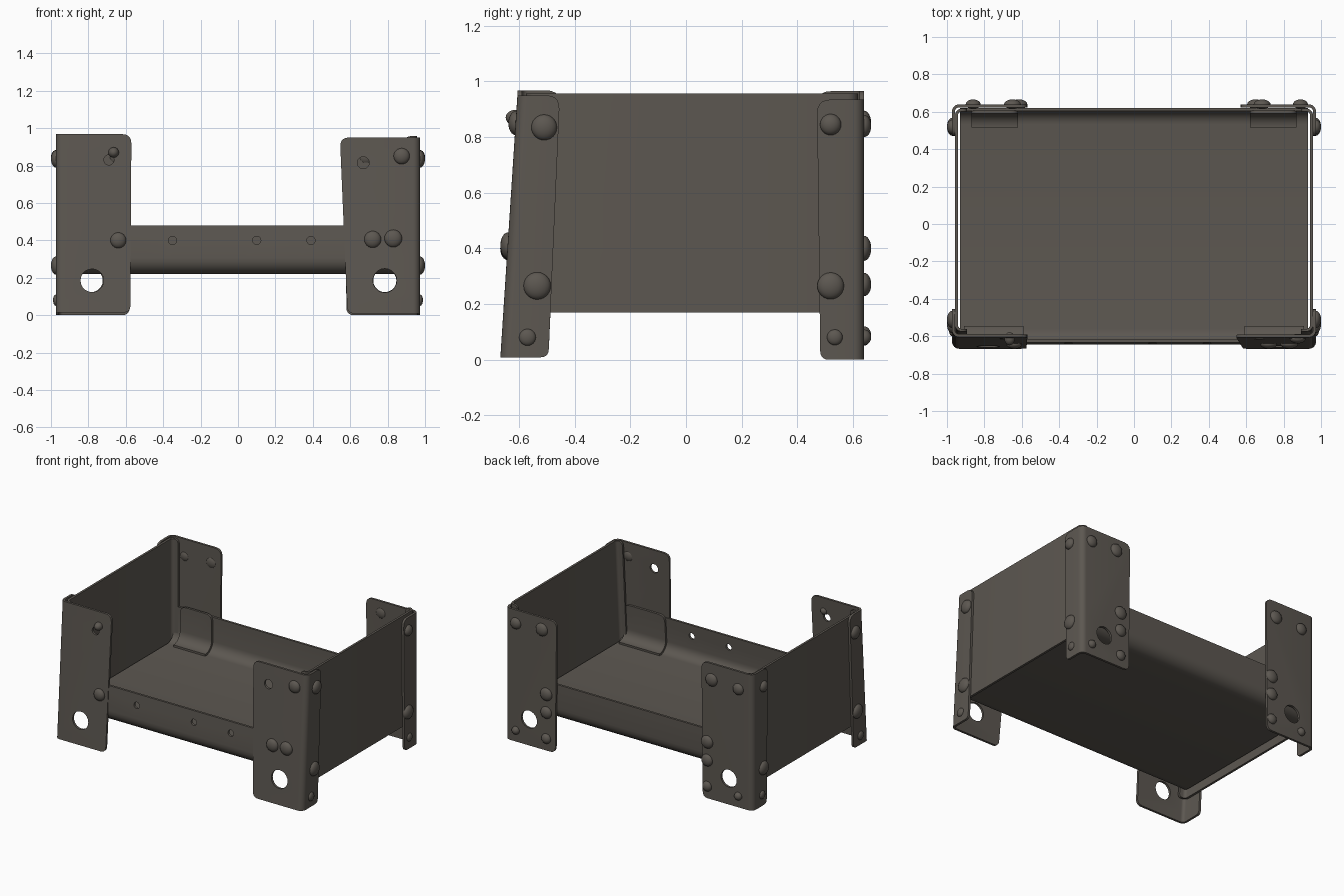
import bpy, bmesh, math
from mathutils import Vector

cube = bpy.data.objects.get("Cube")
if cube:
    bpy.data.objects.remove(cube, do_unlink=True)

COLOR = (0.108, 0.096, 0.082, 1)
steel = bpy.data.materials.new("dark_steel")
steel.diffuse_color = COLOR
steel.use_nodes = True
bsdf = steel.node_tree.nodes["Principled BSDF"]
bsdf.inputs["Base Color"].default_value = COLOR
bsdf.inputs["Roughness"].default_value = 0.6

THICK = 0.016
LEAN = 0.065      # the front face leans back as it rises
parts = []


def add_object(name, mesh):
    obj = bpy.data.objects.new(name, mesh)
    bpy.context.collection.objects.link(obj)
    mesh.materials.clear()
    mesh.materials.append(steel)
    parts.append(obj)
    return obj


def rounded(corners):
    """Outline from (u, v, radius) corners, each softened by a short curve."""
    pts = []
    for i, (u, v, r) in enumerate(corners):
        c = Vector((u, v))
        a = Vector(corners[i - 1][:2])
        b = Vector(corners[(i + 1) % len(corners)][:2])
        if r == 0:
            pts.append(c)
            continue
        p, q = c + (a - c).normalized() * r, c + (b - c).normalized() * r
        for k in range(6):
            t = k / 5
            pts.append(p * (1 - t) ** 2 + c * 2 * t * (1 - t) + q * t * t)
    return pts


def circle(u, v, r, n=20):
    return [Vector((u + r * math.cos(k * math.tau / n),
                    v + r * math.sin(k * math.tau / n))) for k in range(n)]


def fold(u, w, half, r):
    """Bend flat distance u round a corner at 'half'; w is the outward offset."""
    s, u = (1 if u >= 0 else -1), abs(u)
    start, arc = half - r, r * math.pi / 2
    if u <= start:
        return s, u, w
    if u <= start + arc:
        t = (u - start) / r
        return s, start + (r + w) * math.sin(t), (r + w) * math.cos(t) - r
    return s, half + w, -r - (u - start - arc)


def reach(half, r, depth):
    """Flat length up to the end of a flange of the given depth past the bend."""
    return half - r + r * math.pi / 2 + depth


def sheet(name, outline, holes, half, r, place):
    """Cut a flat sheet with holes, score the bend lines and fold it into place."""
    curve = bpy.data.curves.new(name, 'CURVE')
    curve.dimensions = '2D'
    curve.fill_mode = 'BOTH'
    curve.extrude = THICK / 2
    for loop in [outline] + [circle(*h) for h in holes]:
        sp = curve.splines.new('POLY')
        sp.points.add(len(loop) - 1)
        for p, co in zip(sp.points, loop):
            p.co = (co.x, co.y, 0, 1)
        sp.use_cyclic_u = True
    tmp = bpy.data.objects.new(name + "_blank", curve)
    bpy.context.collection.objects.link(tmp)
    dg = bpy.context.evaluated_depsgraph_get()
    mesh = bpy.data.meshes.new_from_object(tmp.evaluated_get(dg))
    bpy.data.objects.remove(tmp, do_unlink=True)
    bm = bmesh.new()
    bm.from_mesh(mesh)
    bmesh.ops.remove_doubles(bm, verts=bm.verts, dist=1e-5)
    cuts = [0] + [s * (half - r + r * math.pi / 2 * k / 6) for k in range(7) for s in (-1, 1)]
    for u in cuts:
        bmesh.ops.bisect_plane(bm, geom=bm.verts[:] + bm.edges[:] + bm.faces[:],
                               plane_co=(u, 0, 0), plane_no=(1, 0, 0))
    for v in bm.verts:
        s, a, b = fold(v.co.x, v.co.z, half, r)
        v.co = place(s, a, b, v.co.y)
    bmesh.ops.recalc_face_normals(bm, faces=bm.faces)
    bm.to_mesh(mesh)
    bm.free()
    mesh.name = name
    return add_object(name, mesh)


def rivet(name, loc, r, axis, depth=0.026):
    """Domed rivet head whose flat axis is 'x' or 'y'."""
    bm = bmesh.new()
    bmesh.ops.create_uvsphere(bm, u_segments=20, v_segments=12, radius=1)
    size = (depth, r, r) if axis == 'x' else (r, depth, r)
    bmesh.ops.scale(bm, vec=size, verts=bm.verts)
    bmesh.ops.translate(bm, vec=loc, verts=bm.verts)
    mesh = bpy.data.meshes.new(name)
    bm.to_mesh(mesh)
    bm.free()
    add_object(name, mesh)


# Tray: floor with rounded bends up into the front and back strips
T_HALF, T_R, T_Z, T_Y, T_TOP, T_W = 0.6265, 0.08, 0.228, -0.0145, 0.48, 0.93


def tray_place(s, a, b, v):
    z = T_Z - b
    y = T_Y + s * a
    if s < 0:
        y += LEAN * max(0, z - T_Z)
    return Vector((v, y, z))


end = reach(T_HALF, T_R, T_TOP - T_Z - T_R)
hole_u = reach(T_HALF, T_R, 0.4 - T_Z - T_R)
sheet("tray", rounded([(-end, -T_W, 0), (end, -T_W, 0), (end, T_W, 0), (-end, T_W, 0)]),
      [(-hole_u, x, 0.022) for x in (-0.35, 0.1, 0.39)], T_HALF, T_R, tray_place)

# Gussets lining the tray bends at each corner
for sy, yname, x0, x1 in ((-1, "front", 0.59, 0.91), (1, "back", 0.62, 0.87)):
    for sx, xname in ((1, "left"), (-1, "right")):
        u0, u1 = sy * (T_HALF - T_R - 0.015), sy * (end + 0.004)
        sheet(f"{yname}_{xname}_gusset",
              rounded([(u0, sx * x0, 0), (u1, sx * x0, 0.05), (u1, sx * x1, 0.05), (u0, sx * x1, 0)]),
              [], T_HALF, T_R, lambda s, a, b, v, sx=sx:
              tray_place(s, a - 0.014 * (a > T_HALF - T_R), b - 0.014, v))

# Side walls with narrow lips turned inward behind the legs
W_HALF, W_R = 0.62, 0.03
w_end = reach(W_HALF, W_R, 0.025)
for sx, xname in ((1, "left"), (-1, "right")):
    def wall_place(s, a, b, v, sx=sx):
        y = -0.01 + s * a + (LEAN * v * a / W_HALF if s < 0 else 0)
        return Vector((sx * (0.949 + b), y, v))
    sheet(f"{xname}_side_wall",
          rounded([(-w_end, 0.17, 0.02), (w_end, 0.17, 0.02), (w_end, 0.957, 0.03), (-w_end, 0.957, 0.03)]),
          [], W_HALF, W_R, wall_place)

# Corner legs: folded angle plates with a big hole low on the wide face
L_X, L_R = 0.965, 0.03


def leg(name, sx, sy, inner_low, inner_top, low, top, depth, side, taper, holes):
    lean = LEAN if sy < 0 else 0
    u1 = reach(L_X, L_R, depth - L_R - side)
    outline = rounded([(inner_low, low, 0.04), (u1, low, 0.03),
                       (u1 - taper, top, 0.05), (inner_top, top, 0.05)])
    sheet(name, outline, holes, L_X, L_R, lambda s, a, b, v:
          Vector((sx * a, sy * (depth + b) + lean * v, v)))


leg("front_left_leg", 1, -1, 0.585, 0.545, 0.008, 0.95, 0.66, 0.495, 0.02,
    [(0.785, 0.185, 0.064), (0.67, 0.815, 0.032)])
leg("front_right_leg", -1, -1, 0.575, 0.57, 0.014, 0.968, 0.66, 0.495, 0.02,
    [(0.78, 0.185, 0.062), (0.69, 0.83, 0.027)])
for sx, xname in ((1, "left"), (-1, "right")):
    leg(f"back_{xname}_leg", sx, 1, 0.58, 0.57, 0, 0.935 if sx > 0 else 0.965,
        0.632, 0.483, -0.012, [(0.785, 0.185, 0.062)])

# Rivets on the front face
for x, z, r in ((-0.64, 0.4, 0.042), (0.72, 0.405, 0.045), (0.83, 0.41, 0.047), (0.875, 0.85, 0.043)):
    rivet("front_rivet", (x, -0.668 + LEAN * z, z), r, 'y')
rivet("front_pin", (-0.665, -0.67 + LEAN * 0.87, 0.87), 0.028, 'y', 0.035)

# Rivets on the back face
for sx, cols in ((1, (0.89, 0.685, 0.65)), (-1, (0.86, 0.65, 0.615))):
    outer, upper, inner = cols
    for x, z, r in ((outer, 0.84, 0.04), (upper, 0.85, 0.045), (inner, 0.4, 0.045),
                    (inner, 0.27, 0.042), (outer, 0.08, 0.028), (inner, 0.085, 0.035)):
        rivet("back_rivet", (sx * x, 0.64, z), r, 'y')

# Rivets on both sides
for sx in (1, -1):
    for y, z, r in ((-0.51, 0.835, 0.046), (-0.535, 0.265, 0.049), (-0.57, 0.08, 0.03),
                    (0.52, 0.845, 0.038), (0.52, 0.265, 0.048), (0.535, 0.08, 0.028)):
        rivet("side_rivet", (sx * 0.973, y, z), r, 'x', 0.027 if r > 0.035 else 0.016)

# Smooth bends and rivet heads, keep sheet edges sharp
bpy.ops.object.select_all(action='DESELECT')
for obj in parts:
    obj.select_set(True)
bpy.context.view_layer.objects.active = parts[0]
bpy.ops.object.shade_smooth_by_angle(angle=math.radians(35))
